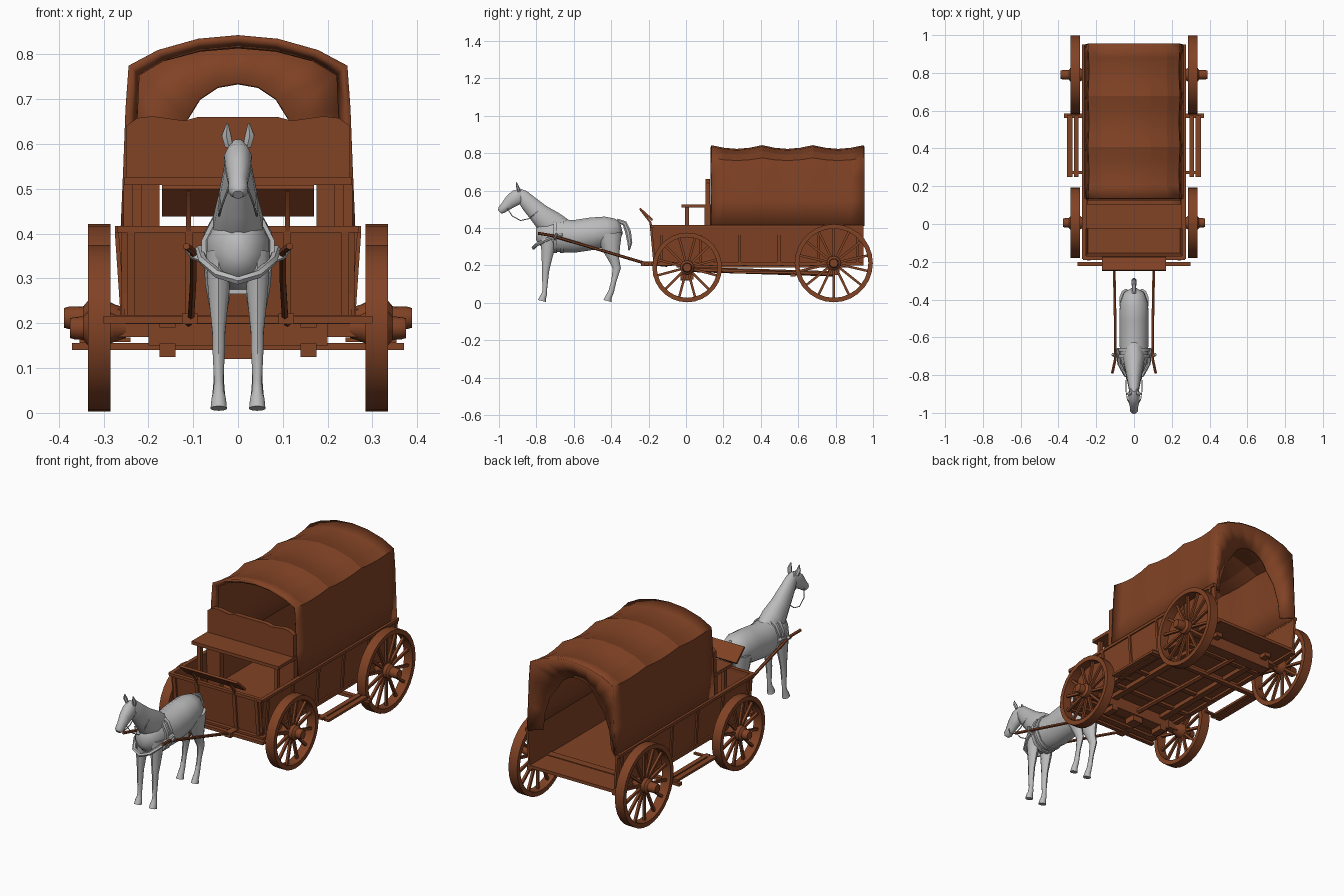
import bpy, bmesh, math
from mathutils import Vector

cube = bpy.data.objects.get("Cube")
if cube:
    bpy.data.objects.remove(cube, do_unlink=True)


def material(name, rgb):
    m = bpy.data.materials.new(name)
    m.use_nodes = True
    m.diffuse_color = (*rgb, 1)
    m.node_tree.nodes["Principled BSDF"].inputs["Base Color"].default_value = (*rgb, 1)
    return m


WOOD = material("brown wood", (0.22, 0.055, 0.018))
GREY = material("horse grey", (0.5, 0.5, 0.5))


def make(name, verts, faces, mat=WOOD, mirror=False, thick=0, angle=30):
    """Create a mesh object from points and faces, optionally mirrored over x."""
    me = bpy.data.meshes.new(name)
    me.from_pydata([tuple(v) for v in verts], [], faces)
    bm = bmesh.new()
    bm.from_mesh(me)
    bmesh.ops.recalc_face_normals(bm, faces=bm.faces)
    bm.to_mesh(me)
    bm.free()
    me.materials.append(mat)
    ob = bpy.data.objects.new(name, me)
    bpy.context.collection.objects.link(ob)
    if thick:
        mod = ob.modifiers.new("thickness", 'SOLIDIFY')
        mod.thickness, mod.offset = thick, 0
    if mirror:
        mod = ob.modifiers.new("mirror", 'MIRROR')
        mod.use_mirror_merge = False
    bpy.ops.object.select_all(action='DESELECT')
    ob.select_set(True)
    bpy.context.view_layer.objects.active = ob
    bpy.ops.object.shade_smooth_by_angle(angle=math.radians(angle))
    return ob


def grid_faces(rows, n, wrap=True, closed=False):
    """Quads between successive rows of n points."""
    return [(i * n + j, i * n + (j + 1) % n, (i + 1) % rows * n + (j + 1) % n, (i + 1) % rows * n + j)
            for i in range(rows if closed else rows - 1) for j in range(n if wrap else n - 1)]


def loft(name, stations, mat=GREY, sides=12, mirror=False, ref=(1, 0, 0)):
    """Elliptical rings (x, y, z, half width, half depth) along a path."""
    ps = [Vector(s[:3]) for s in stations]
    verts = []
    for i, s in enumerate(stations):
        t = (ps[min(i + 1, len(ps) - 1)] - ps[max(i - 1, 0)]).normalized()
        u = Vector(ref)
        u = (u - t * t.dot(u)).normalized()
        w = t.cross(u)
        for k in range(sides):
            a = math.tau * (k + .5) / sides
            verts.append(ps[i] + u * math.cos(a) * s[3] + w * math.sin(a) * s[4])
    n = len(ps)
    faces = grid_faces(n, sides) + [tuple(range(sides)), tuple(range((n - 1) * sides, n * sides))]
    return make(name, verts, faces, mat, mirror, angle=40)


def rod(name, points, r, mat=WOOD, mirror=False, ref=(1, 0, 0), sides=6):
    return loft(name, [(*p, r, r) for p in points], mat, sides, mirror, ref)


def prism(name, poly, axis, a, b, mirror=False):
    """Extrude a 2D outline along x (outline in y, z) or y (outline in x, z)."""
    n = len(poly)
    verts = [(c, p, q) if axis == 'x' else (p, c, q) for c in (a, b) for p, q in poly]
    return make(name, verts, grid_faces(2, n) + [tuple(range(n)), tuple(range(n, 2 * n))], WOOD, mirror)


def box(name, x0, x1, y0, y1, z0, z1, mirror=False):
    return prism(name, [(x0, z0), (x1, z0), (x1, z1), (x0, z1)], 'y', y0, y1, mirror)


def lathe(name, outline, cy, cz, closed=False, sides=28):
    """Turn an (x, radius) outline round a wheel axis, on both sides of the wagon."""
    verts = [(x, cy + r * math.cos(math.tau * k / sides), cz + r * math.sin(math.tau * k / sides))
             for x, r in outline for k in range(sides)]
    n = len(outline)
    faces = grid_faces(n, sides, closed=closed)
    if not closed:
        faces += [tuple(range(sides)), tuple(range((n - 1) * sides, n * sides))]
    return make(name, verts, faces, WOOD, True)


# Wheels and axles
for name, cy, r, count, end in (("front", .006, .186, 12, .375), ("rear", .79, .209, 14, .388)):
    cz = r + .003
    lathe(name + "_wheel_rim", [(.285, r), (.335, r), (.335, r - .024), (.285, r - .024)], cy, cz, True)
    lathe(name + "_wheel_hub", [(.25, .022), (.275, .03), (.29, .038), (.335, .038), (.345, .026),
                                (end - .01, .025), (end, .022)], cy, cz, sides=16)
    for k in range(count):
        a = math.tau * (k + .5) / count
        d = Vector((0, math.cos(a), math.sin(a)))
        c = Vector((.31, cy, cz))
        rod(f"{name}_spoke_{k + 1}", [c + d * .03, c + d * (r - .015)], .009, mirror=True, sides=4)
    box(name + "_axle", -.27, .27, cy - .02, cy + .02, cz - .02, cz + .02)
    box(name + "_bolster", -.2, .2, cy - .03, cy + .03, .15, .215)

# Wagon bed, open at the back
box("bed_floor", -.25, .25, -.165, .95, .212, .228)
prism("bed_side", [(.243, .215), (.253, .215), (.268, .415), (.256, .415)], 'y', -.17, .95, True)
prism("bed_front", [(-.165, .215), (-.185, .415), (-.173, .415), (-.153, .215)], 'x', -.26, .26)
box("bed_top_rail", .254, .274, -.185, .95, .402, .417, True)
box("bed_front_rail", -.27, .27, -.19, -.17, .402, .417)
box("front_sill", -.275, .275, -.185, -.15, .2, .218)
box("side_sill", .235, .262, -.165, .95, .2, .218, True)
for k in range(6):
    y = -.14 + k * .21
    prism(f"side_batten_{k + 1}", [(.25, .215), (.262, .215), (.275, .405), (.262, .405)],
          'y', y, y + .014, True)
for k, x in enumerate((.10, .23)):
    prism(f"front_batten_{k + 1}", [(-.175, .215), (-.193, .405), (-.18, .405), (-.16, .215)],
          'x', x, x + .018, True)

# Undercarriage
for k, y in enumerate((-.1, .12, .3, .5, .66)):
    box(f"cross_beam_{k + 1}", -.25, .25, y, y + .025, .198, .214)
box("long_rail", .14, .175, -.05, .86, .19, .213, True)
rod("reach_pole", [(0, -.02, .18), (0, .79, .155)], .014)
box("step_cross_bar", -.37, .37, .56, .585, .14, .156)
box("step_hanger", .24, .35, .265, .28, .158, .168, True)
for k, (x0, x1) in enumerate(((.293, .318), (.325, .354))):
    box(f"step_plank_{k + 1}", x0, x1, .25, .575, .156, .168, True)
box("front_feet", .14, .175, -.03, .04, .125, .155, True)
box("centre_foot", -.03, .03, -.03, .03, .12, .152)

# Driver's seat, backrest and footboard
box("seat", -.253, .253, -.025, .13, .509, .526)
box("seat_front_leg", .215, .235, -.005, .015, .225, .51, True)
box("seat_rear_post", .175, .255, .1, .13, .225, .51, True)
half_top = [(.25, .52), (.25, .64), (.225, .658), (.19, .662), (.12, .652), (.09, .66)]
prism("seat_backrest", half_top + [(-x, z) for x, z in reversed(half_top)], 'y', .103, .128)
prism("footboard", [(-.25, .5), (-.243, .508), (-.176, .447), (-.183, .438)], 'x', -.17, .17)
rod("footboard_bracket", [(.11, -.165, .25), (.11, -.19, .43), (.11, -.242, .498)], .008, mirror=True, sides=4)

# Canvas cover stretched over sharp hoops, with a curtain at the back
half = [(.257, .41), (.251, .55), (.246, .68), (.24, .772), (.177, .805), (.088, .83)]


def arch(pts, crown):
    return pts + [(0, crown)] + [(-x, z) for x, z in reversed(pts)]


outer = arch(half, .838)
front_hole = arch([(.235, .41), (.232, .55), (.228, .66), (.223, .755), (.165, .79), (.085, .812)], .82)
back_hole = arch([(.2, .41), (.19, .5), (.16, .59), (.11, .66), (.085, .70), (.045, .727)], .735)
rows, verts = 13, []
for i in range(rows):
    sag = abs(math.sin(math.pi * 3 * i / (rows - 1)))
    for x, z in outer:
        high = (z - .41) / .43
        verts.append((x * (1 - .03 * sag * high), .135 + .815 * i / (rows - 1), z - .02 * sag * high ** 2))
make("canvas_cover", verts, grid_faces(rows, len(outer), wrap=False), thick=.01, angle=10)
for name, hole, y0, y1 in (("front_hoop", front_hole, .135, .16), ("back_curtain", back_hole, .95, .90)):
    pts = [(x, y0, z) for x, z in outer] + [(x, y1, z) for x, z in hole]
    make(name, pts, grid_faces(2, len(outer), wrap=False), thick=.01, angle=10)

# Shafts and swingletree
rod("shaft", [(.115, -.79, .372), (.1, -.72, .36), (.1, -.5, .295), (.105, -.22, .212), (.11, -.1, .2)],
    .008, mirror=True)
box("swingletree", -.3, .3, -.222, -.2, .2, .216)
box("shaft_mount", .09, .125, -.24, -.15, .198, .222, True)

# Horse
loft("horse_body", [(0, -.345, .4, .02, .03), (0, -.365, .395, .055, .057), (0, -.42, .385, .077, .08),
                    (0, -.5, .37, .08, .09), (0, -.6, .355, .08, .09), (0, -.68, .36, .077, .092),
                    (0, -.74, .365, .07, .085), (0, -.785, .37, .048, .058), (0, -.803, .37, .02, .03)])
loft("horse_neck", [(0, -.66, .385, .05, .07), (0, -.725, .422, .058, .076), (0, -.785, .477, .045, .058),
                    (0, -.84, .532, .034, .047), (0, -.88, .577, .026, .036), (0, -.895, .6, .015, .015)])
loft("horse_head", [(0, -.872, .597, .018, .02), (0, -.9, .567, .032, .044), (0, -.94, .54, .028, .037),
                    (0, -.968, .513, .022, .027), (0, -.988, .495, .022, .022), (0, -.997, .487, .012, .012)])
loft("horse_ear", [(.02, -.892, .595, .01, .008), (.026, -.9, .62, .012, .008), (.024, -.908, .646, .002, .002)],
     sides=6, mirror=True)
loft("horse_front_leg", [(.043, -.735, .36, .03, .045), (.043, -.74, .27, .025, .033),
                         (.043, -.75, .18, .015, .02), (.043, -.752, .15, .015, .018),
                         (.043, -.755, .07, .011, .012), (.043, -.758, .045, .013, .015),
                         (.043, -.765, .03, .017, .017), (.043, -.77, .01, .019, .022)], mirror=True, sides=10)
loft("horse_rear_leg", [(.043, -.41, .37, .036, .068), (.043, -.4, .29, .032, .048),
                        (.043, -.385, .23, .02, .028), (.043, -.37, .185, .016, .022),
                        (.043, -.385, .12, .011, .014), (.043, -.4, .06, .013, .015),
                        (.043, -.415, .03, .016, .017), (.043, -.42, .01, .019, .022)], mirror=True, sides=10)
loft("horse_tail", [(0, -.37, .44, .01, .012), (0, -.328, .425, .012, .014), (0, -.31, .38, .014, .017),
                    (0, -.3, .32, .013, .014), (0, -.305, .28, .004, .004)], sides=8)

# Harness
for k, y in enumerate((-.665, -.7)):
    loft(f"harness_girth_{k + 1}", [(0, y - .009, .36, .084, .098), (0, y + .009, .36, .084, .098)])
chest = [(.086, -.66, .365), (.078, -.74, .34), (.045, -.8, .31), (0, -.815, .295)]
rod("breast_strap", chest + [(-x, y, z) for x, y, z in reversed(chest[:-1])], .01, GREY, ref=(0, 0, 1))
rod("shaft_hook", [(.075, -.7, .34), (.1, -.7, .35), (.113, -.69, .37)], .008, GREY, True, (0, 1, 0))
rod("rein", [(.02, -.955, .505), (.035, -.93, .465), (.042, -.885, .44), (.042, -.84, .45), (.04, -.79, .49)],
    .0025, GREY, True)
